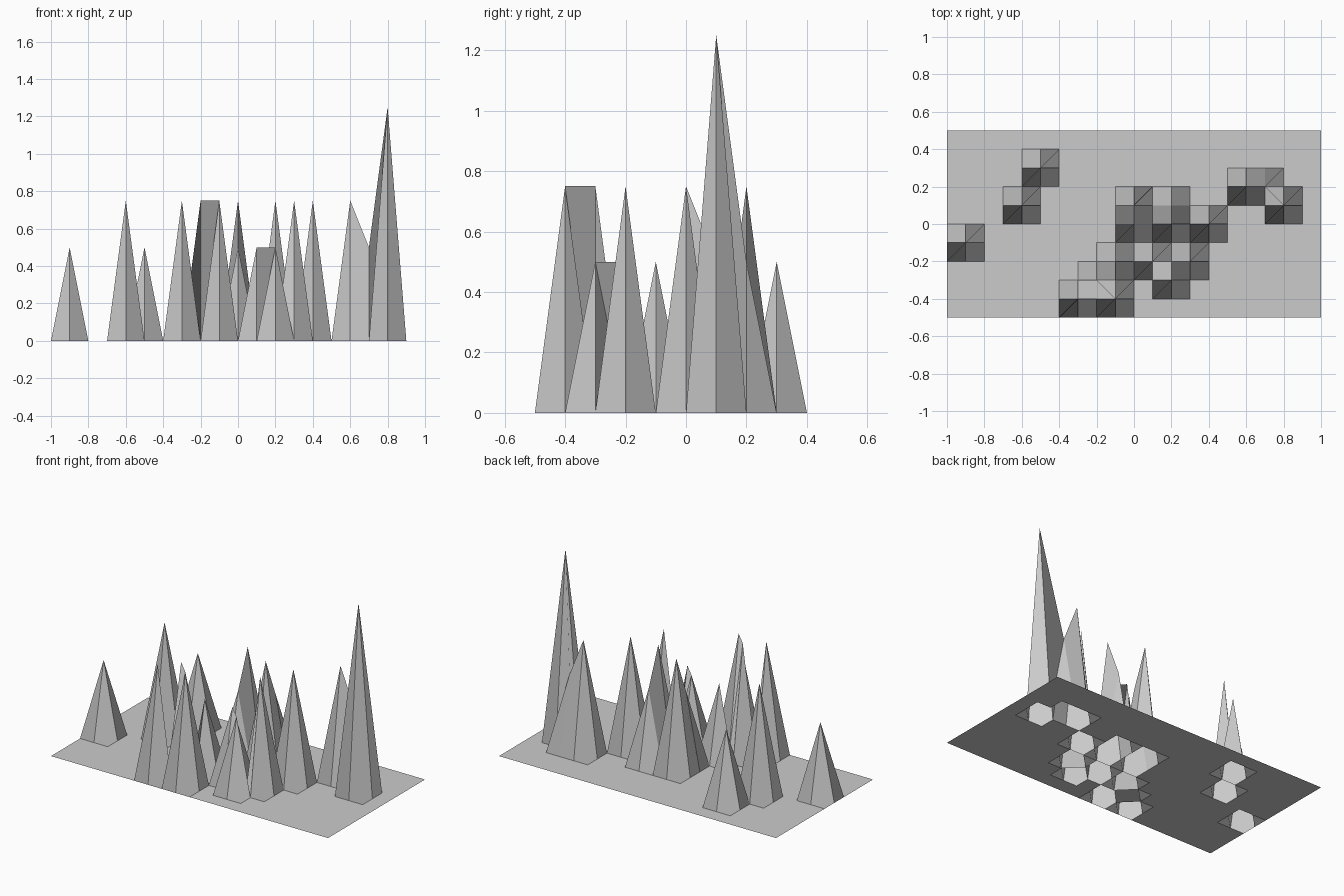
import bpy

if "Cube" in bpy.data.objects:
    bpy.data.objects.remove(bpy.data.objects["Cube"])

# Raised grid points of the terrain: (column, row) in 0.1 steps -> height
PEAKS = {
    (-9, -1): 0.5, (-6, 1): 0.75, (-5, 3): 0.5,
    (-3, -4): 0.75, (-2, -3): 0.75, (-1, -2): 0.5, (-1, -4): 0.75,
    (0, 0): 0.5, (0, 1): 0.75, (2, 0): 0.75, (2, 1): 0.5,
    (1, -2): 0.5, (2, -3): 0.5, (3, -2): 0.75, (4, 0): 0.75,
    (6, 2): 0.75, (7, 2): 0.5, (8, 1): 1.25,
}
STEP, NX, NY = 0.1, 20, 10


def index(i, j):
    return j * (NX + 1) + i


# Height-field sheet, 20 x 10 square cells
verts = [((i - NX // 2) * STEP, (j - NY // 2) * STEP,
          PEAKS.get((i - NX // 2, j - NY // 2), 0.0))
         for j in range(NY + 1) for i in range(NX + 1)]

# Every cell folds along its lower-left to upper-right diagonal
faces = []
for j in range(NY):
    for i in range(NX):
        a, b = index(i, j), index(i + 1, j)
        c, d = index(i + 1, j + 1), index(i, j + 1)
        faces.append((a, b, c, d))

mesh = bpy.data.meshes.new("spiky_terrain")
mesh.from_pydata(verts, [], faces)
mesh.update()
terrain = bpy.data.objects.new("spiky_terrain", mesh)
bpy.context.collection.objects.link(terrain)
